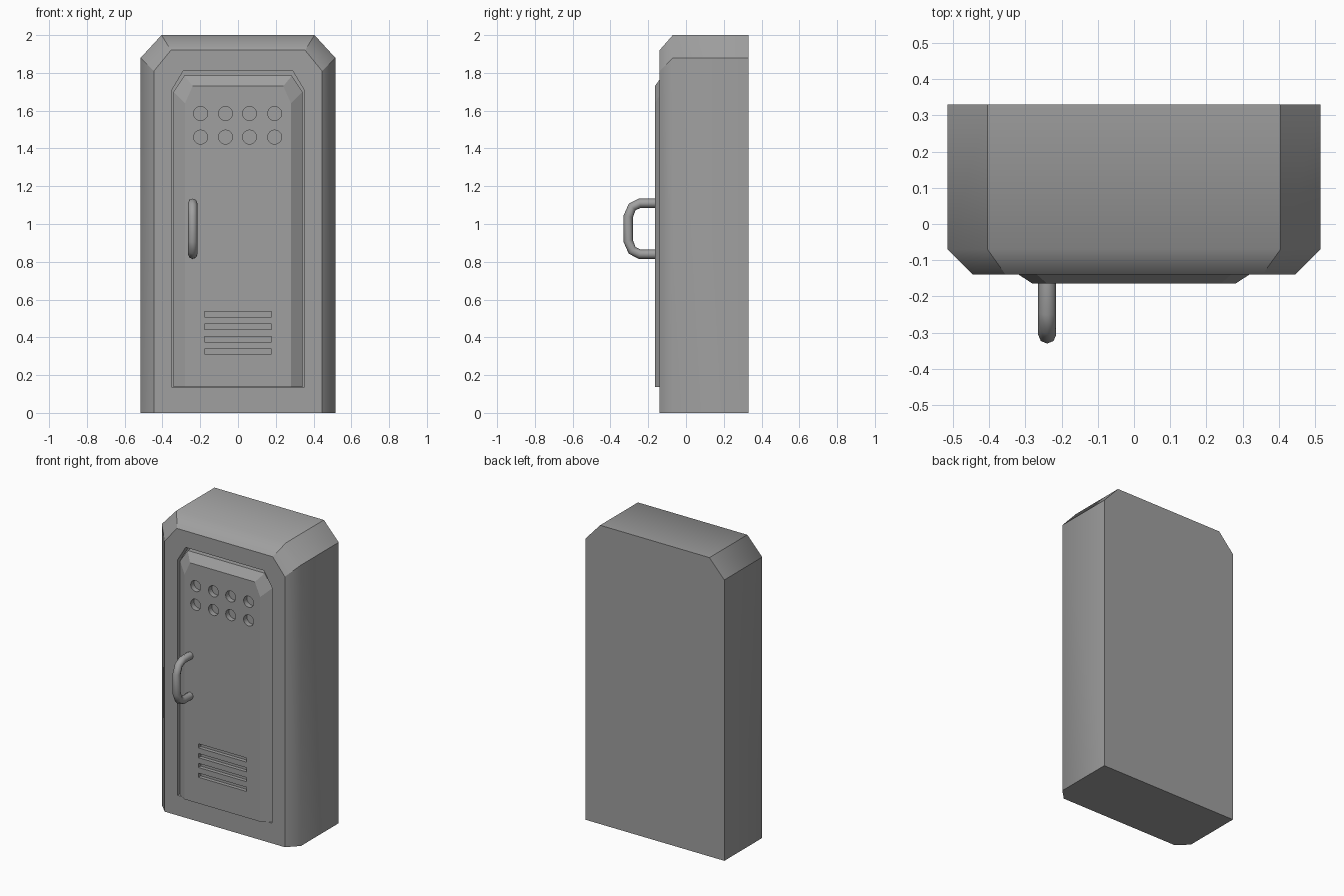
import bpy, bmesh
from math import radians
from mathutils import Matrix, Vector

cube = bpy.data.objects.get("Cube")
if cube:
    bpy.data.objects.remove(cube, do_unlink=True)

metal = bpy.data.materials.new("grey metal")
metal.use_nodes = True
GREY = (0.35, 0.35, 0.35, 1)
metal.diffuse_color = GREY
metal.node_tree.nodes["Principled BSDF"].inputs["Base Color"].default_value = GREY


def make_object(name, bm):
    bmesh.ops.recalc_face_normals(bm, faces=bm.faces)
    mesh = bpy.data.meshes.new(name)
    bm.to_mesh(mesh)
    bm.free()
    obj = bpy.data.objects.new(name, mesh)
    bpy.context.collection.objects.link(obj)
    mesh.materials.append(metal)
    return obj


def arch(bm, y, half, bottom, shoulder, top_half, top):
    """Outline with two clipped top corners, at depth y."""
    right = [(half, bottom), (half, shoulder), (top_half, top)]
    points = right + [(-x, z) for x, z in reversed(right)]
    return [bm.verts.new((x, y, z)) for x, z in points]


def loft(name, sections):
    bm = bmesh.new()
    loops = [arch(bm, *s) for s in sections]
    for a, b in zip(loops, loops[1:]):
        for i in range(len(a)):
            j = (i + 1) % len(a)
            bm.faces.new((a[i], a[j], b[j], b[i]))
    bm.faces.new(loops[0])
    bm.faces.new(loops[-1])
    return make_object(name, bm)


def soften(obj, bevel_y):
    """Smooth only the long edges where the bevel meets the sides."""
    bm = bmesh.new()
    bm.from_mesh(obj.data)
    for f in bm.faces:
        f.smooth = True
    for e in bm.edges:
        on_bevel = all(abs(v.co.y - bevel_y) < 0.001 for v in e.verts)
        e.smooth = on_bevel and e.calc_face_angle(0) < radians(60)
    bm.to_mesh(obj.data)
    bm.free()


# Cabinet with bevelled front and a door recess
cabinet = loft("cabinet", [
    (0.33, 0.515, 0, 1.88, 0.405, 2),
    (-0.07, 0.515, 0, 1.88, 0.405, 2),
    (-0.14, 0.445, 0, 1.81, 0.355, 1.92),
    (-0.14, 0.35, 0.135, 1.71, 0.29, 1.81),
    (-0.09, 0.35, 0.135, 1.71, 0.29, 1.81)])
soften(cabinet, -0.07)

# Door with bevelled sides and top
door = loft("door", [
    (-0.085, 0.342, 0.136, 1.70, 0.285, 1.785),
    (-0.125, 0.342, 0.136, 1.70, 0.285, 1.785),
    (-0.165, 0.28, 0.136, 1.64, 0.24, 1.73)])

# Round vents and slots cut into the door
bm = bmesh.new()
for x in (-0.198, -0.066, 0.061, 0.194):
    for z in (1.46, 1.585):
        bmesh.ops.create_cone(
            bm, cap_ends=True, segments=24, radius1=0.037, radius2=0.037, depth=0.07,
            matrix=Matrix.Translation((x, -0.165, z)) @ Matrix.Rotation(radians(90), 4, 'X'))
for i in range(4):
    place = Matrix.Translation((0, -0.165, 0.325 + 0.0655 * i))
    bmesh.ops.create_cube(bm, size=1, matrix=place @ Matrix.Diagonal((0.355, 0.05, 0.028, 1)))
cutter = make_object("vent_cutter", bm)
cutter.hide_render = True
cut = door.modifiers.new("vents", 'BOOLEAN')
cut.operation = 'DIFFERENCE'
cut.solver = 'EXACT'
cut.object = cutter
bpy.context.view_layer.objects.active = door
bpy.ops.object.modifier_apply(modifier=cut.name)
bpy.data.objects.remove(cutter, do_unlink=True)

# Handle: octagonal tube swept along a bent path
half_path = [(-0.155, 0.135), (-0.245, 0.135), (-0.285, 0.115), (-0.306, 0.065)]
path = half_path + [(y, -z) for y, z in reversed(half_path)]
curve = bpy.data.curves.new("handle", 'CURVE')
curve.dimensions = '3D'
curve.bevel_depth = 0.025
curve.bevel_resolution = 2
curve.use_fill_caps = True
spline = curve.splines.new('POLY')
spline.points.add(len(path) - 1)
for point, (y, z) in zip(spline.points, path):
    point.co = (-0.24, y, 0.975 + z, 1)
    point.radius = 1
curve.materials.append(metal)
handle = bpy.data.objects.new("handle", curve)
bpy.context.collection.objects.link(handle)
bpy.ops.object.select_all(action='DESELECT')
handle.select_set(True)
bpy.context.view_layer.objects.active = handle
bpy.ops.object.convert(target='MESH')
bpy.ops.object.shade_smooth_by_angle(angle=radians(50))
